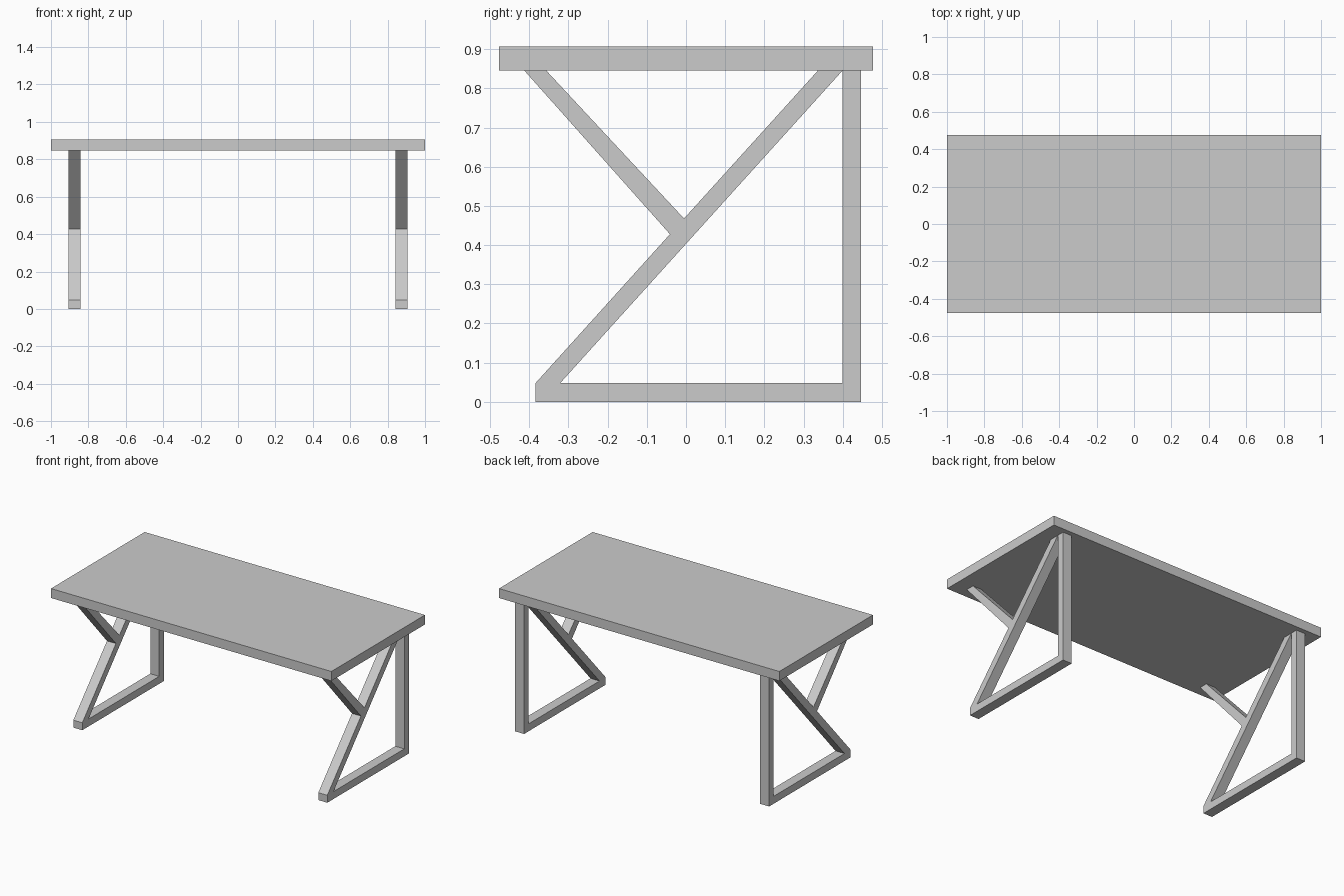
import bpy
import bmesh
from mathutils import Vector

cube = bpy.data.objects.get("Cube")
if cube:
    bpy.data.objects.remove(cube, do_unlink=True)

# Single light grey finish
grey = bpy.data.materials.new("light grey")
grey.use_nodes = True
colour = (0.6, 0.6, 0.6, 1)
grey.diffuse_color = colour
grey.node_tree.nodes["Principled BSDF"].inputs["Base Color"].default_value = colour

UNDERSIDE, TOP = 0.846, 0.907
LEG_INNER, LEG_WIDTH = 0.842, 0.064


def make_object(name, bm):
    bmesh.ops.recalc_face_normals(bm, faces=bm.faces)
    mesh = bpy.data.meshes.new(name)
    bm.to_mesh(mesh)
    bm.free()
    mesh.materials.append(grey)
    obj = bpy.data.objects.new(name, mesh)
    bpy.context.collection.objects.link(obj)
    return obj


# Table top slab
bm = bmesh.new()
bmesh.ops.create_cube(bm, size=1)
bmesh.ops.scale(bm, vec=(2, 0.954, TOP - UNDERSIDE), verts=bm.verts)
bmesh.ops.translate(bm, vec=(0, 0, (TOP + UNDERSIDE) / 2), verts=bm.verts)
make_object("table_top", bm)

# Side frame profile (y, z): foot rail, back post, diagonal leg and brace
points = {
    "foot_front": (-0.384, 0), "foot_back": (0.447, 0),
    "post_back": (0.447, UNDERSIDE), "post_front": (0.4, UNDERSIDE),
    "rail_back": (0.4, 0.048), "rail_front": (-0.321, 0.048),
    "toe": (-0.384, 0.048),
    "leg_back": (0.4, UNDERSIDE), "leg_front": (0.337, UNDERSIDE),
    "brace_front": (-0.413, UNDERSIDE), "brace_back": (-0.357, UNDERSIDE),
    "joint_top": (-0.005, 0.468), "joint_low": (-0.041, 0.428),
}
bars = [
    "foot_front foot_back rail_back rail_front toe",
    "foot_back post_back post_front rail_back",
    "toe rail_front leg_back leg_front joint_top joint_low",
    "joint_low joint_top brace_back brace_front",
]
bm = bmesh.new()
verts = {n: bm.verts.new((LEG_INNER, y, z)) for n, (y, z) in points.items()}
faces = [bm.faces.new([verts[n] for n in bar.split()]) for bar in bars]
result = bmesh.ops.extrude_face_region(bm, geom=faces, use_keep_orig=True)
moved = [g for g in result["geom"] if isinstance(g, bmesh.types.BMVert)]
bmesh.ops.translate(bm, vec=Vector((LEG_WIDTH, 0, 0)), verts=moved)
frames = make_object("side_frames", bm)

# Matching frame at the other end
mirror = frames.modifiers.new("mirror", "MIRROR")
mirror.use_axis = (True, False, False)
mirror.use_mirror_merge = False
